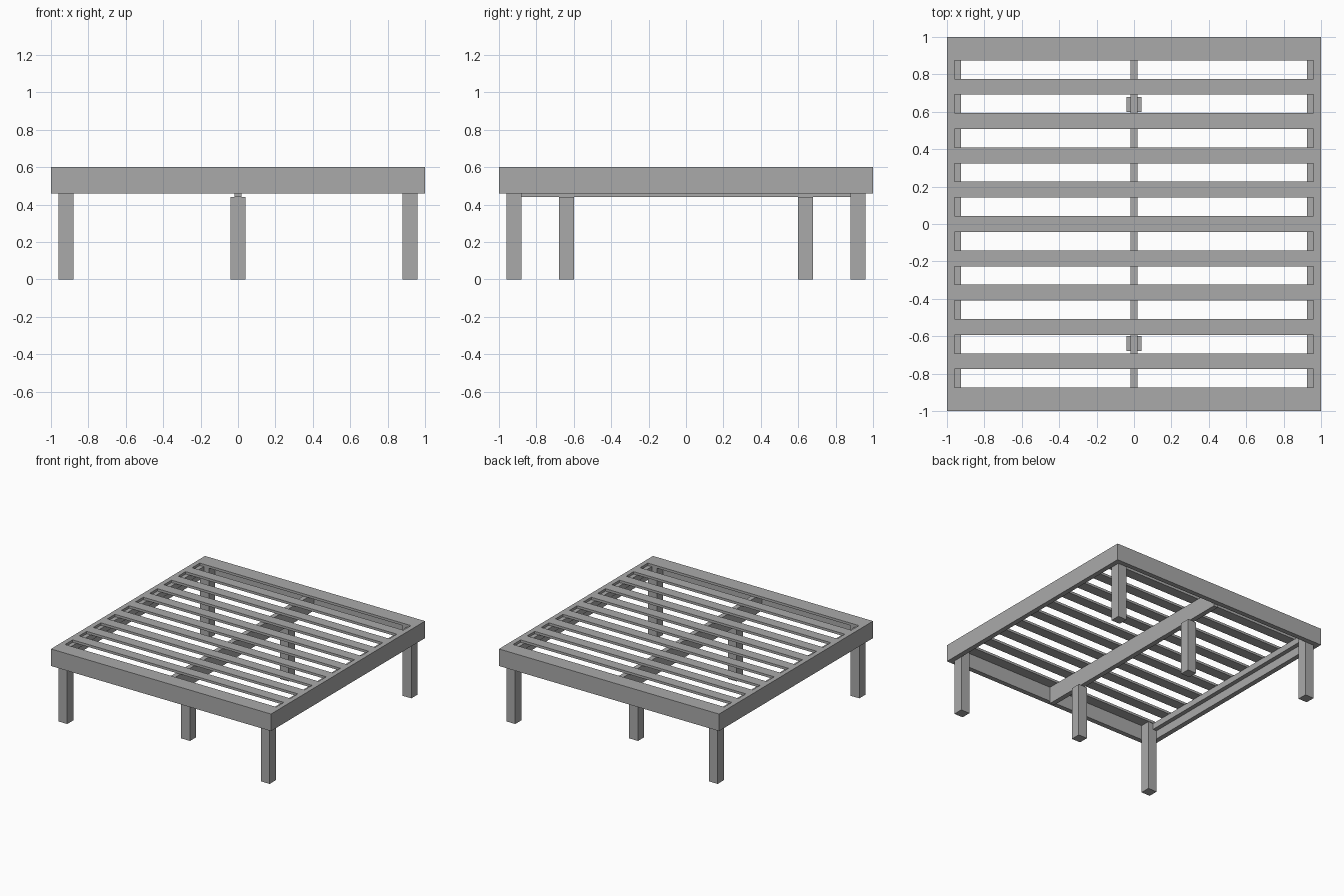
import bpy

cube = bpy.data.objects.get("Cube")
if cube:
    bpy.data.objects.remove(cube, do_unlink=True)

# Single grey finish
grey = bpy.data.materials.new("plain_grey")
grey.use_nodes = True
colour = (0.4, 0.4, 0.4, 1)
grey.diffuse_color = colour
grey.node_tree.nodes["Principled BSDF"].inputs["Base Color"].default_value = colour


def box(name, x, y, z):
    """Box spanning the (low, high) pairs x, y and z."""
    spans = (x, y, z)
    bpy.ops.mesh.primitive_cube_add(size=1, location=[(a + b) / 2 for a, b in spans])
    ob = bpy.context.object
    ob.name = name
    ob.scale = [b - a for a, b in spans]
    bpy.ops.object.transform_apply(location=False, rotation=False, scale=True)
    ob.data.materials.append(grey)
    return ob


def span(side, a, b):
    """Mirror the range a..b to the given side of the centre."""
    return tuple(sorted((side * a, side * b)))


TOP, RAIL_BOTTOM, SLAT_BOTTOM, BEAM_BOTTOM = 0.6, 0.46, 0.58, 0.44
INNER = 0.96
SIDES = ((1, "left", "back"), (-1, "right", "front"))

for s, x_name, y_name in SIDES:
    # Outer frame
    box(y_name + "_rail", (-1, 1), span(s, INNER, 1), (RAIL_BOTTOM, TOP))
    box(x_name + "_rail", span(s, INNER, 1), (-INNER, INNER), (RAIL_BOTTOM, TOP))
    # Ledger carrying the slat ends
    box(x_name + "_ledger", span(s, 0.925, INNER), (-0.88, 0.88), (0.53, SLAT_BOTTOM))
    # Centre leg under the beam
    box(y_name + "_centre_leg", (-0.04, 0.04), span(s, 0.6, 0.68), (0, BEAM_BOTTOM))
    # Corner legs
    for t, _, end in SIDES:
        box(f"{end}_{x_name}_leg", span(s, 0.88, INNER), span(t, 0.88, INNER),
            (0, SLAT_BOTTOM))

# Centre beam
box("centre_beam", (-0.02, 0.02), (-INNER, INNER), (BEAM_BOTTOM, SLAT_BOTTOM))

# Slats, flush with the top of the frame
for i in range(11):
    y = (i - 5) * 0.1835
    box(f"slat_{i + 1}", (-INNER, INNER), (y - 0.0425, y + 0.0425), (SLAT_BOTTOM, TOP))
